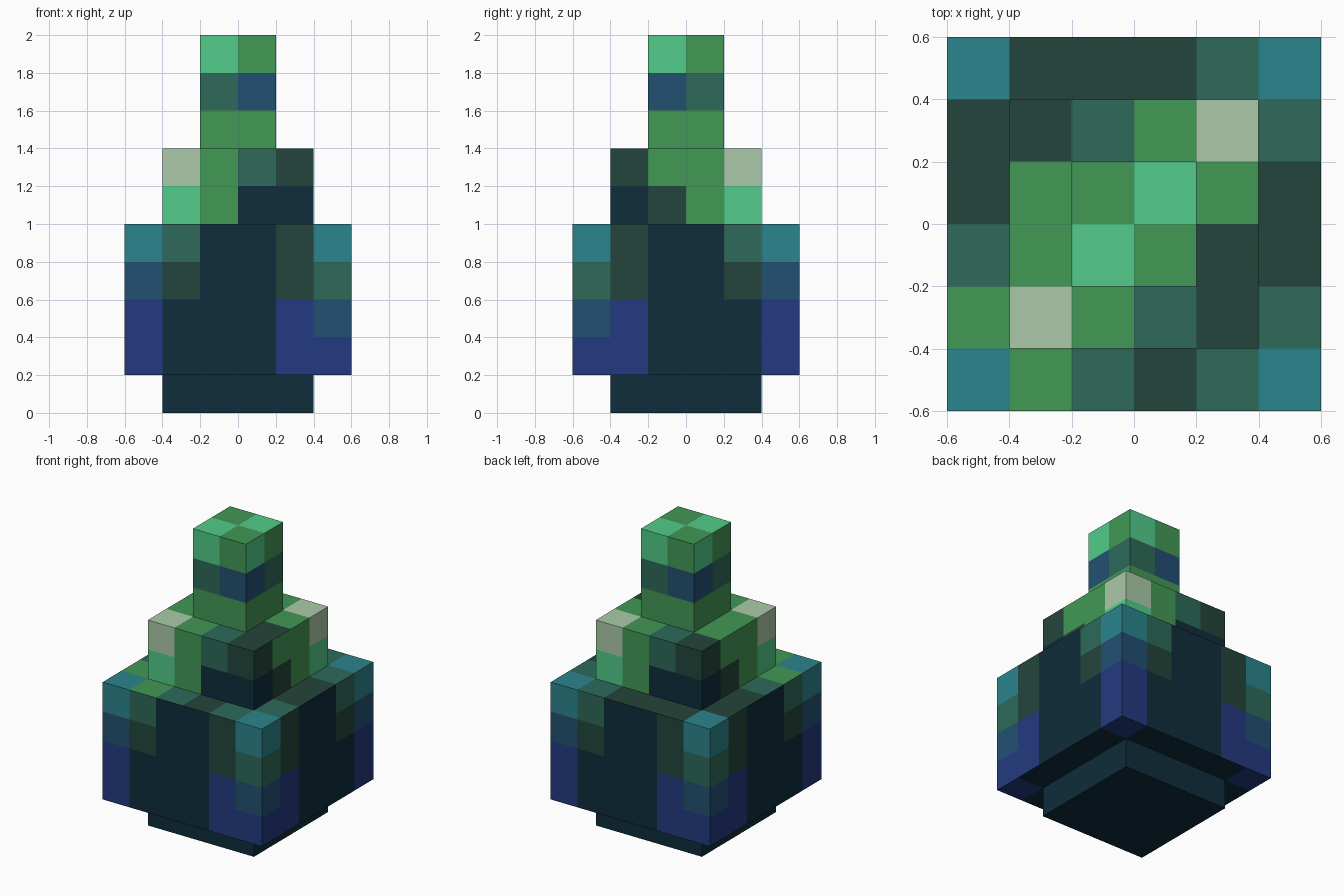
import bpy, bmesh
from mathutils import Vector

if "Cube" in bpy.data.objects:
    bpy.data.objects.remove(bpy.data.objects["Cube"])

CELL = 0.2

# Flat colours, keyed by the letter used in the cell patterns
PALETTE = {
    "T": ("teal", "2B858D"), "M": ("sea green", "2D6A5A"), "N": ("navy", "0E2D3B"),
    "D": ("dark green", "23453B"), "S": ("steel blue", "225072"), "B": ("indigo", "233A80"),
    "L": ("light green", "52CC8A"), "G": ("leaf green", "429855"), "P": ("pale green", "ABCAA8"),
}


def linear(c):
    return c / 12.92 if c <= 0.04045 else ((c + 0.055) / 1.055) ** 2.4


MATERIALS = {}
for key, (name, code) in PALETTE.items():
    mat = bpy.data.materials.new(name)
    rgb = [linear(int(code[i:i + 2], 16) / 255) for i in (0, 2, 4)]
    mat.diffuse_color = (*rgb, 1.0)
    mat.use_nodes = True
    mat.node_tree.nodes["Principled BSDF"].inputs["Base Color"].default_value = mat.diffuse_color
    MATERIALS[key] = mat

X, Y, Z = Vector((1, 0, 0)), Vector((0, 1, 0)), Vector((0, 0, 1))


def block(name, n, z0, front, right, top, bottom):
    """Square block n cells wide; patterns read left to right, top row first."""
    rows = len(front)
    half, tall = n * CELL / 2, rows * CELL / 2
    centre = Z * (z0 + tall)
    # (pattern, direction to the right, direction up, distance of the face)
    sides = [(front, X, Z, half), (right, Y, Z, half),
             (front, -X, Z, half), (right, -Y, Z, half),
             (top, X, Y, tall), (bottom, X, -Y, tall)]
    bm = bmesh.new()
    keys = list(PALETTE)
    for pattern, u, v, dist in sides:
        start = centre + u.cross(v) * dist - u * half + v * (len(pattern) * CELL / 2)
        for r, row in enumerate(pattern):
            for c, letter in enumerate(row):
                corners = [(c, r + 1), (c + 1, r + 1), (c + 1, r), (c, r)]
                face = bm.faces.new([bm.verts.new(start + u * (a * CELL) - v * (b * CELL))
                                     for a, b in corners])
                face.material_index = keys.index(letter)
    bmesh.ops.remove_doubles(bm, verts=bm.verts, dist=0.001)
    mesh = bpy.data.meshes.new(name)
    bm.to_mesh(mesh)
    bm.free()
    for key in keys:
        mesh.materials.append(MATERIALS[key])
    obj = bpy.data.objects.new(name, mesh)
    bpy.context.collection.objects.link(obj)
    return obj


# Foot under the body
block("base", 4, 0.0, ["NNNN"], ["NNNN"], ["NNNN"] * 4, ["NNNN"] * 4)

# Wide main body with coloured corners
block("body", 6, 0.2,
      ["TMNNDT", "SDNNDM", "BNNNBS", "BNNNBB"],
      ["TDNNMT", "MDNNDS", "SBNNNB", "BBNNNB"],
      ["TDDDMT", "DNNNNM", "DNNNND", "MNNNND", "GNNNNM", "TGMDMT"],
      ["BNNNNB"] + ["NNNNNN"] * 4 + ["BNNNNB"])

# Middle step
block("middle_tier", 4, 1.0,
      ["PGMD", "LGNN"],
      ["DGGP", "NDGL"],
      ["DMGP", "GGGG", "GGGD", "PGMD"],
      ["NNNN"] * 4)

# Narrow top
block("spire", 2, 1.4,
      ["LG", "MS", "GG"],
      ["LG", "SM", "GG"],
      ["GL", "LG"],
      ["GG"] * 2)
